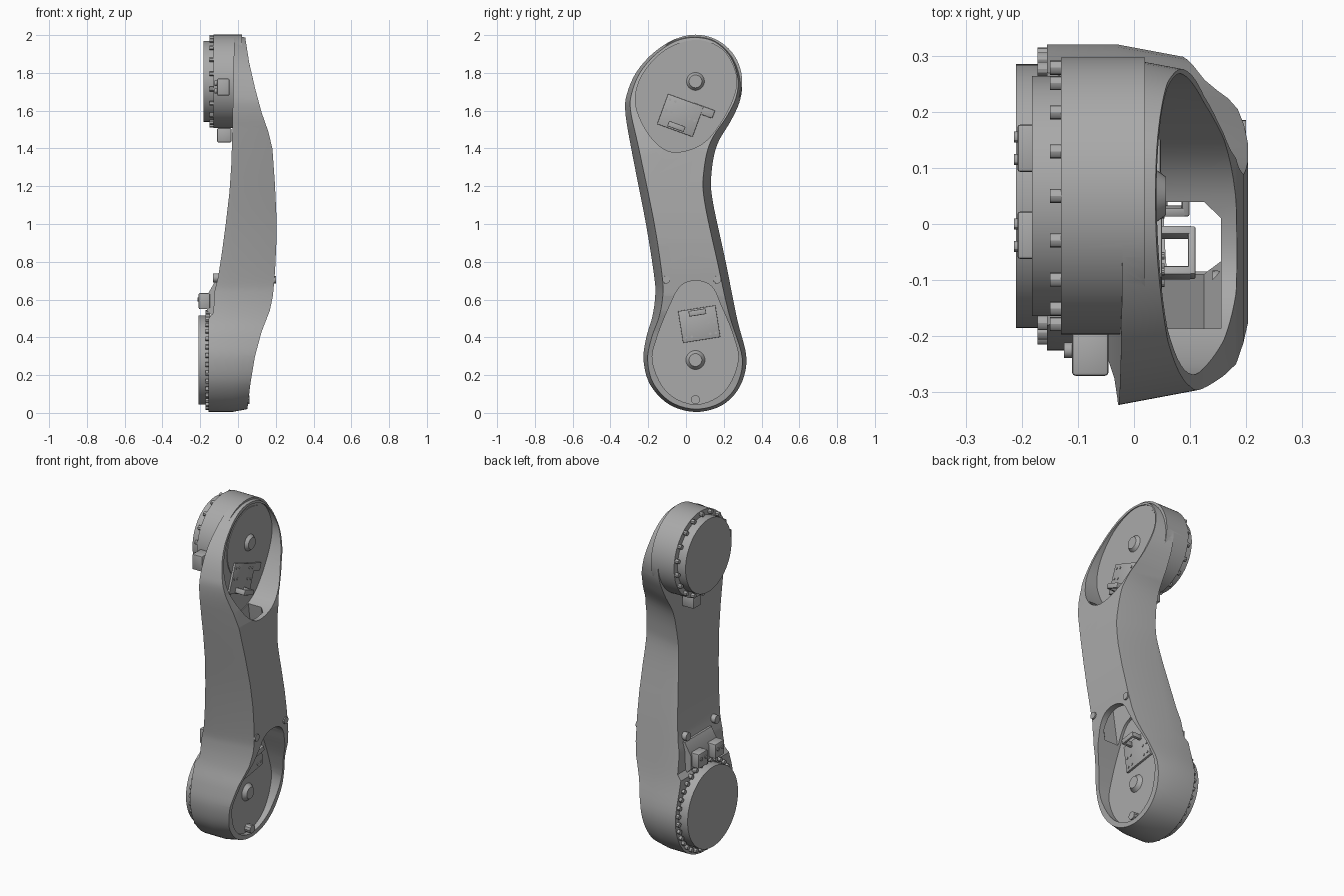
import bpy, bmesh, math
from mathutils import Vector, Matrix

if "Cube" in bpy.data.objects:
    bpy.data.objects.remove(bpy.data.objects["Cube"])

grey = bpy.data.materials.new("Satin grey")
grey.use_nodes = True
grey.diffuse_color = (0.4, 0.4, 0.4, 1)
grey.node_tree.nodes["Principled BSDF"].inputs["Base Color"].default_value = (0.4, 0.4, 0.4, 1)


def finish(name, bm, angle=30):
    bmesh.ops.recalc_face_normals(bm, faces=bm.faces)
    mesh = bpy.data.meshes.new(name)
    bm.to_mesh(mesh)
    bm.free()
    mesh.materials.append(grey)
    ob = bpy.data.objects.new(name, mesh)
    bpy.context.collection.objects.link(ob)
    smooth(ob, angle)
    return ob


def smooth(ob, angle=30):
    bpy.ops.object.select_all(action="DESELECT")
    ob.select_set(True)
    bpy.context.view_layer.objects.active = ob
    bpy.ops.object.shade_smooth_by_angle(angle=math.radians(angle))


def spline(pts, steps=5):
    """Closed smooth curve through the points."""
    p, out = [Vector(q) for q in pts], []
    n = len(p)
    for i in range(n):
        a, b, c, d = p[i - 1], p[i], p[(i + 1) % n], p[(i + 2) % n]
        for s in range(steps):
            t = s / steps
            out.append(b + (c - a) * t / 2 + (a * 2 - b * 5 + c * 4 - d) * t * t / 2
                       + (b * 3 - a - c * 3 + d) * t ** 3 / 2)
    return out


def inset(loop, amount):
    n = len(loop)
    area = sum(loop[i - 1].cross(loop[i]) for i in range(n))
    sign = 1 if area > 0 else -1
    out = []
    for i in range(n):
        t = (loop[(i + 1) % n] - loop[i - 1]).normalized()
        out.append(loop[i] + Vector((-t.y, t.x)) * amount * sign)
    return out


def loft(name, rings):
    """Skin equal rings of 3D points and cap both ends."""
    bm = bmesh.new()
    rows = [[bm.verts.new(v) for v in ring] for ring in rings]
    n = len(rows[0])
    for lower, upper in zip(rows, rows[1:]):
        for i in range(n):
            bm.faces.new((lower[i], lower[(i + 1) % n], upper[(i + 1) % n], upper[i]))
    bm.faces.new(rows[0])
    bm.faces.new(rows[-1])
    return finish(name, bm)


def side_loft(name, layers):
    return loft(name, [[(x, p.x, p.y) for p in loop] for x, loop in layers])


def disc(name, x0, x1, y, z, r0, r1=None, seg=64):
    bm = bmesh.new()
    place = Matrix.Translation(((x0 + x1) / 2, y, z)) @ Matrix.Rotation(math.pi / 2, 4, "Y")
    bmesh.ops.create_cone(bm, cap_ends=True, segments=seg, radius1=r0,
                          radius2=r0 if r1 is None else r1, depth=x1 - x0, matrix=place)
    return finish(name, bm)


def box(name, size, centre, roll=0, bevel=0.006):
    bm = bmesh.new()
    bmesh.ops.create_cube(bm, size=1, matrix=Matrix.Diagonal((*size, 1)))
    if bevel:
        bmesh.ops.bevel(bm, geom=bm.edges[:], offset=bevel, segments=2, affect="EDGES", profile=0.5)
    bm.transform(Matrix.Translation(centre) @ Matrix.Rotation(math.radians(roll), 4, "X"))
    return finish(name, bm)


def combine(target, tool, operation):
    mod = target.modifiers.new(operation, "BOOLEAN")
    mod.operation, mod.solver, mod.object = operation, "EXACT", tool
    bpy.context.view_layer.objects.active = target
    bpy.ops.object.modifier_apply(modifier=mod.name)
    bpy.data.objects.remove(tool)


# Link body: side outline with drafted walls, trimmed by the depth profile
outline = spline([
    (.05, .005), (-.09, .045), (-.19, .15), (-.225, .28), (-.21, .4), (-.178, .51), (-.163, .62),
    (-.168, .72), (-.212, 1), (-.29, 1.4), (-.322, 1.6), (-.31, 1.7), (-.26, 1.81), (-.17, 1.91),
    (-.06, 1.98), (.05, 2), (.16, 1.975), (.25, 1.89), (.295, 1.77), (.288, 1.66), (.24, 1.55),
    (.165, 1.42), (.135, 1.27), (.14, 1.13), (.21, .8), (.27, .5), (.32, .29), (.285, .14), (.19, .04)])
body = side_loft("link_body", [(-.3, outline), (-.03, outline), (.21, inset(outline, .045))])

front = [(-.155, -.02), (-.155, .5), (-.13, .53), (-.125, .64), (-.105, .72), (-.085, .85), (-.065, 1),
         (-.045, 1.17), (-.035, 1.32), (-.03, 1.5), (-.02, 2.02), (.033, 2.02), (.06, 1.85), (.09, 1.72),
         (.125, 1.59), (.16, 1.49), (.182, 1.4), (.195, 1.22), (.203, 1.05), (.203, .9), (.196, .75),
         (.185, .62), (.168, .54), (.125, .43), (.09, .3), (.065, .15), (.045, -.02)]
trim = loft("depth_trim", [[(x, y, z) for x, z in front] for y in (-.5, .5)])
combine(body, trim, "INTERSECT")

# Upper joint housing merged into the body
LOW, TOP = (.05, .28), (.05, 1.755)
combine(body, disc("upper_housing", -.13, 0.02, *TOP, .247, seg=96), "UNION")

# Two open pockets and the cable tunnel between them
upper = spline([(.05, 1.975), (.19, 1.925), (.262, 1.8), (.255, 1.68), (.18, 1.53), (.08, 1.42), (-.06, 1.38),
                (-.16, 1.43), (-.24, 1.55), (-.268, 1.67), (-.225, 1.8), (-.11, 1.92)])
lower = spline([(.05, .045), (.2, .11), (.275, .27), (.25, .41), (.185, .57), (.135, .67), (.05, .7),
                (-.03, .67), (-.085, .57), (-.15, .41), (-.177, .27), (-.1, .11)])
combine(body, side_loft("upper_pocket", [(.035, upper), (.4, upper)]), "DIFFERENCE")
combine(body, side_loft("lower_pocket", [(.025, lower), (.4, lower)]), "DIFFERENCE")


def tunnel_ring(z, y0, y1):
    c = .03
    return [(.04, y0, z), (.155 - c, y0, z), (.155, y0 + c, z),
            (.155, y1 - c, z), (.155 - c, y1, z), (.04, y1, z)]


combine(body, loft("tunnel", [tunnel_ring(.57, -.09, .165), tunnel_ring(1.46, -.23, .03)]), "DIFFERENCE")
smooth(body)


# Joint flanges with bolt rings, and domed caps inside the pockets
def joint(prefix, hub, face, tip, radius, ring, count, floor):
    y, z = hub
    disc(prefix + "_flange", tip, face + .01, y, z, radius, seg=96)
    for i in range(count):
        a = math.tau * (i + .5) / count
        disc(prefix + "_flange_bolt", face - .02, face + .005,
             y + ring * math.cos(a), z + ring * math.sin(a), .0125, seg=12)
    disc(prefix + "_hub_cap", floor - .005, floor + .022, y, z, .054, .034, 32)


joint("upper", TOP, -.13, -.182, .214, .232, 18, .035)
joint("lower", LOW, -.152, -.21, .235, .253, 34, .025)
disc("upper_motor_cover", .03, .039, *TOP, .205)

# Cover screws on both faces of the link
for y in (-.105, .165):
    disc("front_cover_screw", .14, .2, y, .705, .022, .02, 20)
    disc("rear_cover_screw", -.132, -.08, y, .715, .024, seg=20)
disc("lower_pocket_screw", .02, .06, .05, .07, .024, seg=10)


# Cable brackets: plate, rivets and an arched clip
def bracket(prefix, floor, y, z, roll, clip_side):
    turn = Matrix.Rotation(math.radians(roll), 2)

    def at(u, v):
        p = turn @ Vector((u, v))
        return y + p.x, z + p.y

    box(prefix + "_bracket_plate", (.014, .2, .17), (floor + .007, *at(0, 0)), roll, .003)
    for u in (-.08, -.05, .05, .08):
        for v in (-.06, .0):
            disc(prefix + "_rivet", floor + .01, floor + .018, *at(u, v * clip_side), .007, seg=10)
    spot = at(0, .062 * clip_side)
    for u in (-.038, .038):
        box(prefix + "_clip_leg", (.06, .016, .03), (floor + .037, *at(u, .062 * clip_side)), roll, .003)
    box(prefix + "_clip_bridge", (.014, .092, .03), (floor + .067, *spot), roll, .004)


bracket("upper", .036, -.03, 1.575, -20, -1)
bracket("lower", .025, .07, .47, 9, 1)
box("upper_cable_tab", (.012, .12, .045), (.042, .09, 1.6), -20, .005)

# Cable connectors beside the joints
box("upper_side_connector", (.065, .085, .09), (-.078, -.228, 1.725))
box("upper_rear_connector", (.075, .075, .075), (-.073, .05, 1.47))
for x, z in ((-.118, 1.745), (-.118, 1.705)):
    disc("upper_connector_pin", x - .007, x + .01, -.225, z, .014, seg=14)
wedge = [(-.12, .5), (-.165, .54), (-.165, .62), (-.125, .69), (-.1, .69), (-.1, .5)]
loft("lower_connector_base", [[(x, y, z) for x, z in wedge] for y in (-.06, .19)])
for y in (-.02, .135):
    box("lower_connector", (.06, .085, .085), (-.178, y, .592))
    for dy in (-.02, .02):
        disc("lower_connector_pin", -.214, -.2, y + dy, .6, .01, seg=12)
